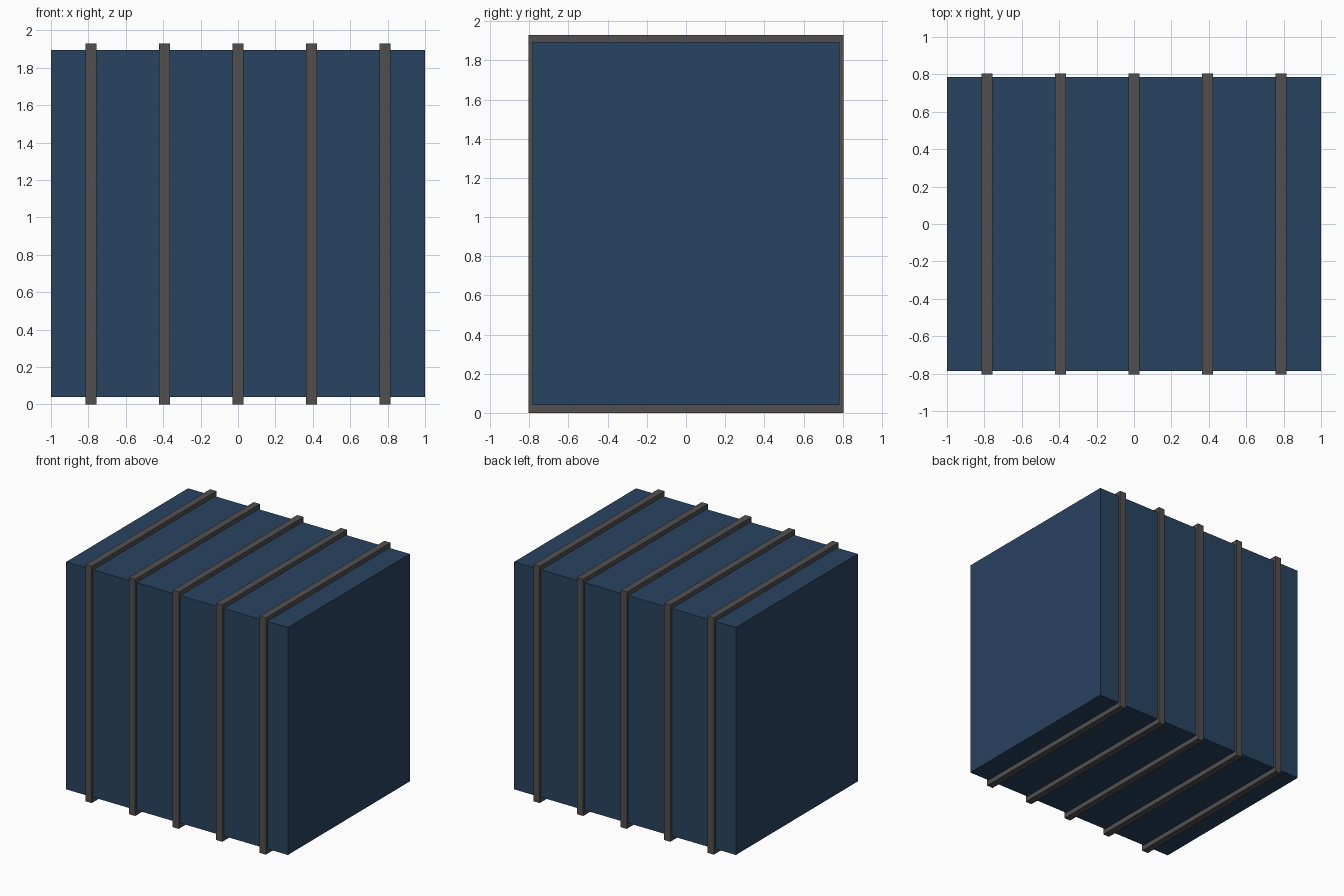
import bpy
import bmesh

if "Cube" in bpy.data.objects:
    bpy.data.objects.remove(bpy.data.objects["Cube"])


def material(name, color):
    mat = bpy.data.materials.new(name)
    mat.diffuse_color = (*color, 1)
    mat.use_nodes = True
    mat.node_tree.nodes["Principled BSDF"].inputs["Base Color"].default_value = mat.diffuse_color
    return mat


BLUE = material("dark_blue", (0.022, 0.056, 0.12))
GREY = material("dark_grey", (0.085, 0.08, 0.078))


def add_object(name, bm, mat):
    bmesh.ops.recalc_face_normals(bm, faces=bm.faces)
    mesh = bpy.data.meshes.new(name)
    bm.to_mesh(mesh)
    bm.free()
    mesh.materials.append(mat)
    obj = bpy.data.objects.new(name, mesh)
    bpy.context.collection.objects.link(obj)
    return obj


def add_box(bm, lo, hi):
    verts = bmesh.ops.create_cube(bm, size=1)["verts"]
    for v in verts:
        v.co = [(a + b) / 2 + c * (b - a) for a, b, c in zip(lo, hi, v.co)]


def ring_frame(bm, x, width, outer, inner):
    # closed rectangular hoop around the x axis
    def loop(px, rect):
        y, z0, z1 = rect
        return [bm.verts.new((px, a, b)) for a, b in ((-y, z0), (y, z0), (y, z1), (-y, z1))]

    x0, x1 = x - width / 2, x + width / 2
    loops = [loop(x0, outer), loop(x1, outer), loop(x1, inner), loop(x0, inner)]
    for k in range(4):
        a, b = loops[k], loops[(k + 1) % 4]
        for i in range(4):
            j = (i + 1) % 4
            bm.faces.new((a[i], a[j], b[j], b[i]))


# main block
bm = bmesh.new()
add_box(bm, (-1, -0.785, 0.04), (1, 0.785, 1.895))
add_object("body", bm, BLUE)

# five bands wrapped around the block
for i in range(5):
    bm = bmesh.new()
    ring_frame(bm, (i - 2) * 0.393, 0.057, (0.804, 0, 1.93), (0.783, 0.042, 1.893))
    add_object(f"band_{i + 1}", bm, GREY)
